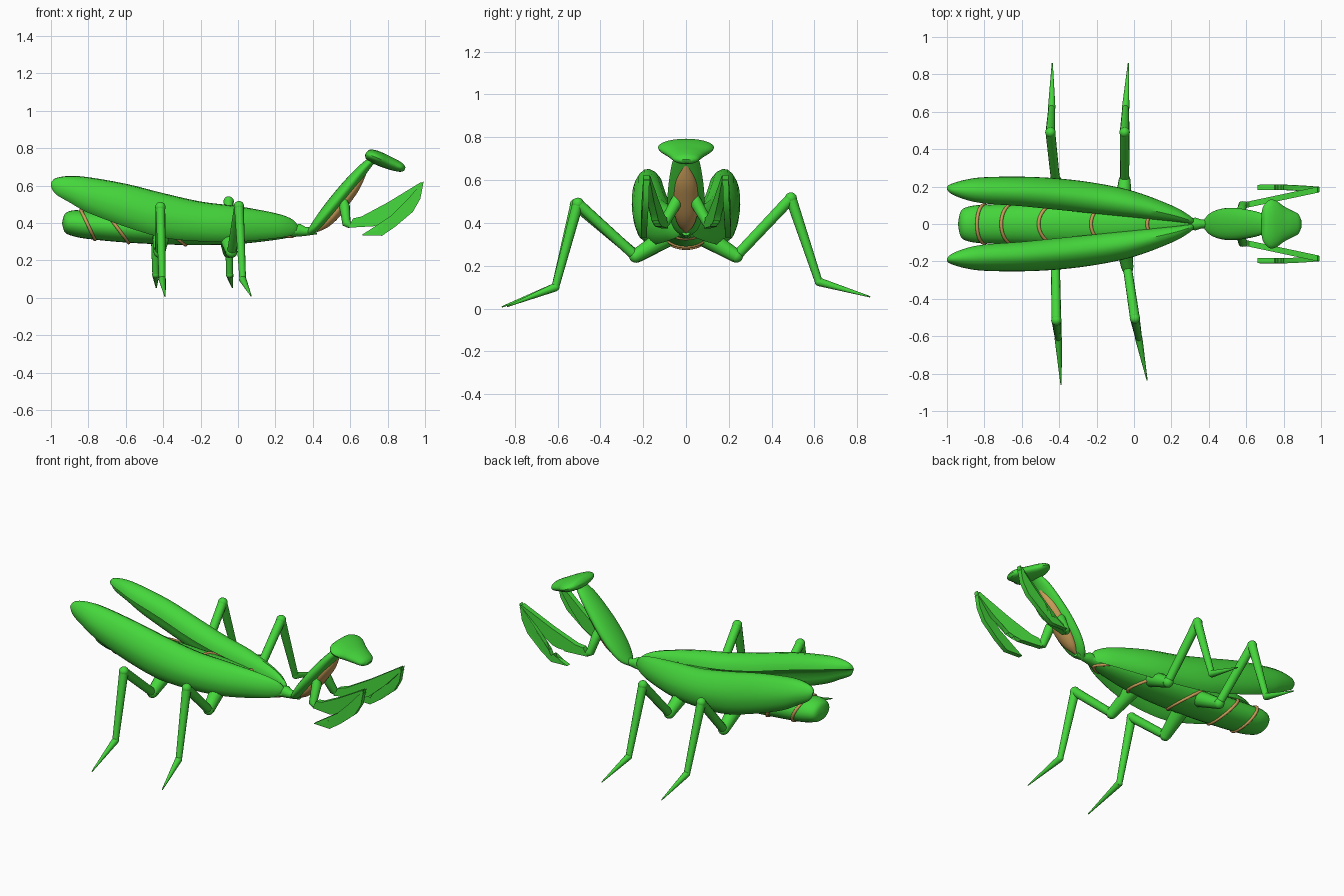
import bpy, bmesh, math
from mathutils import Vector

if "Cube" in bpy.data.objects:
    bpy.data.objects.remove(bpy.data.objects["Cube"])


def material(name, rgb):
    m = bpy.data.materials.new(name)
    m.diffuse_color = (*rgb, 1)
    m.use_nodes = True
    m.node_tree.nodes["Principled BSDF"].inputs["Base Color"].default_value = m.diffuse_color
    return m


GREEN = material("leaf_green", (0.06, 0.68, 0.045))
TAN = material("tan", (0.6, 0.34, 0.1))
CIRCLE = [(math.cos(i * math.tau / 24), math.sin(i * math.tau / 24)) for i in range(24)]


def spline(st, t):
    """Catmull-Rom value of a station list at t in 0..1"""
    f = t * (len(st) - 1)
    i = min(int(f), len(st) - 2)
    f -= i
    a, b, c, d = st[max(i - 1, 0)], st[i], st[i + 1], st[min(i + 2, len(st) - 1)]
    return [0.5 * (2 * q + (r - p) * f + (2 * p - 5 * q + 4 * r - s) * f * f
                   + (3 * q - p - 3 * r + s) * f ** 3) for p, q, r, s in zip(a, b, c, d)]


def finish(name, bm, mat, angle=40):
    bmesh.ops.recalc_face_normals(bm, faces=bm.faces)
    me = bpy.data.meshes.new(name)
    bm.to_mesh(me)
    bm.free()
    me.materials.append(mat)
    ob = bpy.data.objects.new(name, me)
    bpy.context.collection.objects.link(ob)
    bpy.ops.object.select_all(action='DESELECT')
    ob.select_set(True)
    bpy.context.view_layer.objects.active = ob
    bpy.ops.object.shade_smooth_by_angle(angle=math.radians(angle))
    return ob


def loft(name, stations, mat, up=(0, 0, 1), profile=CIRCLE, side=1, n=36):
    """Skin a profile along stations of (x, y, z, half width, half height)"""
    up = Vector(up).normalized()
    bm = bmesh.new()
    rings = []
    for k in range(n + 1):
        x, y, z, w, h = spline(stations, k / n)
        w, h = max(w, 0.002), max(h, 0.002)
        ring = []
        for u, v in profile:
            p = Vector((x, y + u * w, z)) + up * v * h
            p.y *= side
            ring.append(bm.verts.new(p))
        rings.append(ring)
    m = len(profile)
    for a, b in zip(rings, rings[1:]):
        for i in range(m):
            j = (i + 1) % m
            bm.faces.new((a[i], a[j], b[j], b[i]))
    bm.faces.new(rings[0])
    bm.faces.new(rings[-1])
    return finish(name, bm, mat)


def tube(name, pts, radii, mat, cyclic=False):
    cu = bpy.data.curves.new(name, 'CURVE')
    cu.dimensions = '3D'
    cu.bevel_depth = 1
    cu.bevel_resolution = 4
    cu.use_fill_caps = True
    s = cu.splines.new('POLY')
    s.points.add(len(pts) - 1)
    for q, p, r in zip(s.points, pts, radii):
        q.co = (*p, 1)
        q.radius = r
    s.use_cyclic_u = cyclic
    s.use_smooth = True
    cu.materials.append(mat)
    ob = bpy.data.objects.new(name, cu)
    bpy.context.collection.objects.link(ob)


def plate(name, outline, y_of_x, thick, mat):
    """Flat side-view outline extruded sideways, leaning outwards along its length"""
    bm = bmesh.new()
    vs = [bm.verts.new((x, y_of_x(x) - thick / 2, z)) for x, z in outline]
    f = bm.faces.new(vs)
    bmesh.ops.triangulate(bm, faces=[f])
    ext = bmesh.ops.extrude_face_region(bm, geom=bm.faces[:])
    bmesh.ops.translate(bm, vec=(0, thick, 0),
                        verts=[g for g in ext["geom"] if isinstance(g, bmesh.types.BMVert)])
    finish(name, bm, mat)


# Abdomen: x, top z, bottom z, half width
sec = [(-.94, .405, .395, .01), (-.925, .45, .35, .07), (-.88, .468, .33, .094), (-.8, .465, .315, .103),
       (-.6, .455, .296, .108), (-.4, .45, .286, .115), (-.2, .44, .282, .115),
       (0, .43, .288, .1), (.2, .4, .31, .065), (.34, .37, .335, .025)]
body = [(x, 0, (t + b) / 2, w, (t - b) / 2) for x, t, b, w in sec]
loft("abdomen", body, GREEN, n=54)


def body_at(x):
    i = next(i for i in range(len(body) - 1) if body[i + 1][0] >= x)
    t = (x - body[i][0]) / (body[i + 1][0] - body[i][0])
    return spline(body, (i + t) / (len(body) - 1))


# Slanted bands around the abdomen
for k, (top, bot) in enumerate([(-.84, -.765), (-.71, -.585), (-.51, -.28), (-.23, .02), (.07, .29)]):
    pts = []
    for i in range(40):
        a = i * math.tau / 40
        x = (top + bot) / 2 + (top - bot) / 2 * math.sin(a)
        _, _, z, w, h = body_at(x)
        pts.append((x, w * math.cos(a), z + h * math.sin(a)))
    tube(f"abdomen_band_{k + 1}", pts, [.009] * 40, TAN, True)

# Wings: x, top z, bottom z, inner y, outer y
wing = [(-1, .615, .595, .185, .2), (-.975, .64, .555, .16, .215), (-.9, .652, .51, .13, .237), (-.8, .645, .455, .11, .25),
        (-.6, .61, .38, .095, .253), (-.4, .56, .322, .075, .243), (-.2, .515, .302, .055, .218),
        (0, .49, .3, .035, .175), (.2, .453, .318, .015, .1), (.29, .42, .335, .004, .05), (.325, .38, .36, .002, .02)]
wing_st = [(x, (i + o) / 2, (t + b) / 2, (o - i) / 2, (t - b) / 2) for x, t, b, i, o in wing]
wing_prof = [(-1, .3), (-.9, .58), (-.62, .83), (-.2, 1), (.22, .95), (.58, .72), (.85, .38), (.98, .08), (1, -.2),
             (.93, -.5), (.78, -.8), (.5, -1), (.3, -.85), (.2, -.55), (.1, -.2), (-.2, .1), (-.6, .22)]

# Fore leg outlines (x, z)
femur = [(.59, .375), (.615, .425), (.66, .435), (.8, .51), (.98, .62), (.99, .6), (.9, .5), (.82, .44), (.8, .41),
         (.785, .425), (.765, .395), (.75, .41), (.725, .383)]
tibia = [(.993, .625), (.975, .53), (.935, .46), (.84, .38), (.77, .332), (.66, .335), (.7, .353), (.75, .36),
         (.755, .385), (.77, .37), (.785, .402), (.8, .39), (.82, .44), (.9, .52)]

for side, tag in ((1, "left"), (-1, "right")):
    loft(f"wing_{tag}", wing_st, GREEN, profile=wing_prof, side=side, n=50)
    tube(f"fore_coxa_{tag}", [(.56, side * .035, .53), (.57, side * .05, .49), (.58, side * .1, .4), (.6, side * .105, .385)],
         [.02, .028, .024, .015], GREEN)
    plate(f"fore_femur_{tag}", femur, lambda x: side * (.1 + .085 * (x - .59) / .4), .032, GREEN)
    plate(f"fore_tibia_{tag}", tibia, lambda x: side * (.185 + .2 * (.99 - x) * (x - .5)), .028, GREEN)

# Neck joint, shield-shaped thorax and its tan underside
tube("waist", [(.28, 0, .355), (.33, 0, .362), (.36, 0, .355), (.42, 0, .36)], [.03, .034, .024, .02], GREEN)
up = (-.76, 0, .65)
loft("thorax_shield", [(.37, 0, .34, .012, .012), (.405, 0, .372, .055, .024), (.46, 0, .437, .08, .034),
                       (.53, 0, .522, .086, .038), (.6, 0, .607, .078, .036), (.67, 0, .69, .062, .028),
                       (.725, 0, .745, .035, .018)], GREEN, up)
loft("thorax_underside", [(.42, 0, .355, .005, .005), (.46, 0, .393, .037, .025), (.51, 0, .448, .054, .034),
                          (.57, 0, .525, .056, .034), (.63, 0, .603, .045, .028), (.69, 0, .685, .005, .005)], TAN, up)

# Flat triangular head
loft("head", [(.683, 0, .772, .06, .008), (.695, 0, .768, .1, .027), (.725, 0, .757, .129, .035), (.76, 0, .742, .125, .037),
              (.8, 0, .725, .096, .035), (.84, 0, .709, .074, .031), (.875, 0, .695, .056, .023),
              (.892, 0, .688, .025, .01)], GREEN, (.4, 0, .92))

# Walking legs: hip, elbow, knee, ankle, tip
legs = {
    "middle_leg_left": [(-.06, .08, .34), (-.05, .235, .245), (-.05, .49, .515), (-.045, .62, .125), (-.03, .86, .055)],
    "middle_leg_right": [(-.06, -.08, .34), (-.035, -.235, .245), (.005, -.505, .49), (.025, -.61, .1), (.07, -.835, .01)],
    "hind_leg_left": [(-.41, .08, .34), (-.42, .235, .245), (-.447, .49, .515), (-.44, .62, .125), (-.437, .86, .055)],
    "hind_leg_right": [(-.41, -.08, .34), (-.42, -.23, .245), (-.415, -.515, .485), (-.405, -.61, .1), (-.39, -.86, .008)],
}
for name, pts in legs.items():
    hip, elbow, knee, ankle, tip = map(Vector, pts)
    for part, a, b, r1, r2 in (("coxa", hip, elbow, .048, .032), ("femur", elbow, knee, .024, .026),
                               ("tibia", knee, ankle, .026, .018), ("foot", ankle, tip, .02, .003)):
        tube(f"{name}_{part}", [a, b], [r1, r2], GREEN)
    # Rounded joints
    for joint, p, r in (("elbow", elbow, .031), ("knee", knee, .028), ("ankle", ankle, .019)):
        bm = bmesh.new()
        bmesh.ops.create_uvsphere(bm, u_segments=16, v_segments=10, radius=r)
        bmesh.ops.translate(bm, vec=p, verts=bm.verts)
        finish(f"{name}_{joint}", bm, GREEN)
